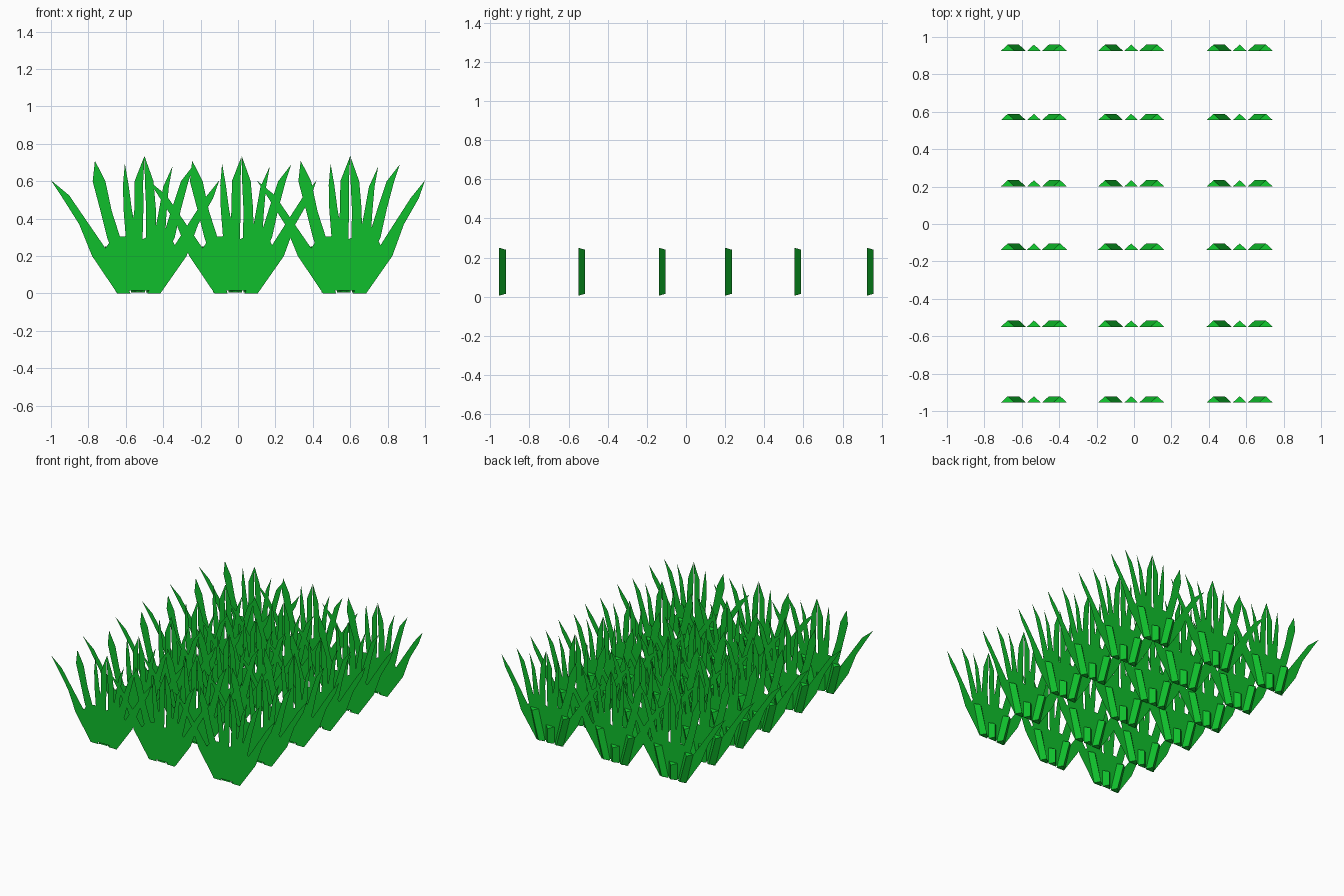
import bpy, bmesh

grass = bpy.data.materials.new("grass_green")
grass.diffuse_color = (0.005, 0.52, 0.025, 1)

# blades of one tuft: (x, z, half width) from root to tip, all in one flat plane
BLADES = [
    [(-.08, 0, .035), (-.2, .2, .05), (-.293, .37, .026), (-.395, .525, .022), (-.47, .605, 0)],
    [(-.06, .1, .04), (-.135, .3, .035), (-.175, .44, .03), (-.213, .6, .034), (-.235, .71, 0)],
    [(-.03, .1, .03), (-.04, .3, .03), (-.06, .45, .022), (-.07, .58, .015), (-.075, .695, 0)],
    [(-.01, .1, .03), (-.01, .3, .03), (0, .45, .024), (.0, .6, .023), (.03, .735, 0)],
    [(.05, .1, .03), (.065, .3, .028), (.065, .45, .026), (.055, .6, .023), (.03, .735, 0)],
    [(.07, .1, .03), (.11, .3, .03), (.125, .42, .022), (.145, .57, .015), (.18, .68, 0)],
    [(.06, .1, .04), (.16, .3, .032), (.2, .45, .025), (.245, .6, .02), (.295, .69, 0)],
    [(.08, 0, .035), (.205, .2, .05), (.29, .37, .027), (.375, .51, .022), (.43, .605, 0)],
]
# merged foot of the tuft
FOOT = [(-.11, 0), (-.05, .015), (.055, .015), (.115, 0), (.25, .2), (.2, .245), (.17, .3),
        (.06, .31), (.02, .29), (-.03, .31), (-.14, .3), (-.18, .24), (-.25, .2)]
# ribs behind the foot: bottom x, top x, top z
RIBS = [(-.085, -.145, .25), (-.005, -.005, .14), (.075, .135, .25)]


def add_blade(bm, pts):
    pairs = [(bm.verts.new((x - w, 0, z)), bm.verts.new((x + w, 0, z))) for x, z, w in pts[:-1]]
    tip = bm.verts.new((pts[-1][0], 0, pts[-1][1]))
    for (a, b), (c, d) in zip(pairs, pairs[1:]):
        bm.faces.new((a, b, d, c))
    bm.faces.new((*pairs[-1], tip))


def add_rib(bm, x0, x1, h):
    # triangular rib with its ridge pointing backwards
    rings = []
    for x, z, dz in ((x0, 0.005, .01), (x1, h, -.01)):
        rings.append([bm.verts.new(p) for p in
                      ((x - .037, 0, z), (x + .037, 0, z), (x, .034, z + dz))])
    lo, hi = rings
    bm.faces.new((lo[1], lo[2], hi[2], hi[1]))
    bm.faces.new((lo[2], lo[0], hi[0], hi[2]))
    bm.faces.new((lo[0], lo[2], lo[1]))
    bm.faces.new(hi)


bm = bmesh.new()
for blade in BLADES:
    add_blade(bm, blade)
bm.faces.new([bm.verts.new((x, 0, z)) for x, z in FOOT])
for rib in RIBS:
    add_rib(bm, *rib)
mesh = bpy.data.meshes.new("grass_tuft")
bm.to_mesh(mesh)
bm.free()
mesh.materials.append(grass)

# six rows of three tufts
for y in (-.955, -.55, -.138, .2, .555, .925):
    for x in (-.53, -.01, .57):
        tuft = bpy.data.objects.new("grass_tuft", mesh)
        tuft.location = (x, y, 0)
        bpy.context.collection.objects.link(tuft)
